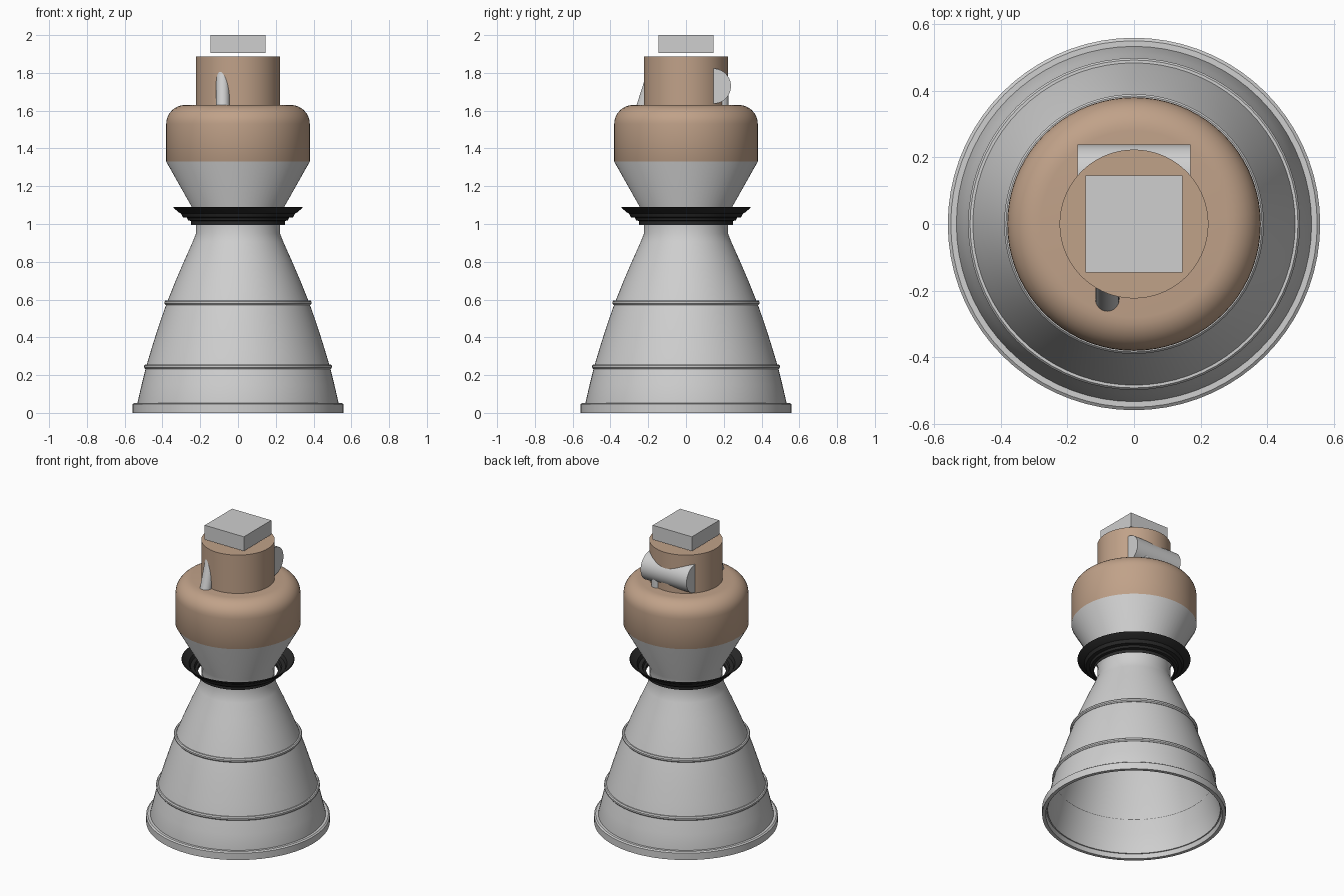
import bpy, bmesh, math
from mathutils import Matrix, Vector

cube = bpy.data.objects.get("Cube")
if cube:
    bpy.data.objects.remove(cube, do_unlink=True)


def material(name, rgb):
    m = bpy.data.materials.new(name)
    m.use_nodes = True
    m.diffuse_color = (*rgb, 1)
    m.node_tree.nodes["Principled BSDF"].inputs["Base Color"].default_value = (*rgb, 1)
    return m


GREY = material("light grey metal", (0.62, 0.62, 0.62))
BROWN = material("copper brown", (0.53, 0.36, 0.25))
BLACK = material("black metal", (0.022, 0.022, 0.022))


def finish(name, bm, mats, smooth=True):
    bmesh.ops.recalc_face_normals(bm, faces=bm.faces)
    mesh = bpy.data.meshes.new(name)
    bm.to_mesh(mesh)
    bm.free()
    for m in mats:
        mesh.materials.append(m)
    ob = bpy.data.objects.new(name, mesh)
    bpy.context.collection.objects.link(ob)
    if smooth:
        bpy.ops.object.select_all(action='DESELECT')
        ob.select_set(True)
        bpy.context.view_layer.objects.active = ob
        bpy.ops.object.shade_smooth_by_angle(angle=math.radians(30))
    return ob


def lathe(name, profile, mats, closed=False, split_z=None, steps=72):
    """Spin an (r, z) profile about the z axis; faces above split_z use the second material."""
    bm = bmesh.new()
    vs = [bm.verts.new((r, 0, z)) for r, z in profile]
    es = [bm.edges.new(p) for p in zip(vs, vs[1:])]
    if closed:
        es.append(bm.edges.new((vs[-1], vs[0])))
    bmesh.ops.spin(bm, geom=vs + es, cent=(0, 0, 0), axis=(0, 0, 1),
                   angle=math.tau, steps=steps)
    bmesh.ops.remove_doubles(bm, verts=bm.verts, dist=1e-5)
    if split_z is not None:
        for f in bm.faces:
            f.material_index = int(f.calc_center_median().z > split_z)
    return finish(name, bm, mats)


def pipe(name, bottom, top, radius):
    a, b = Vector(bottom), Vector(top)
    bm = bmesh.new()
    rot = (b - a).to_track_quat('Z', 'Y').to_matrix().to_4x4()
    bmesh.ops.create_cone(bm, cap_ends=True, segments=32, radius1=radius, radius2=radius,
                          depth=(b - a).length, matrix=Matrix.Translation((a + b) / 2) @ rot)
    return finish(name, bm, [GREY])


# Bell nozzle: thin double wall
bell = [(0.533, 0.03), (0.533, 0.05), (0.51, 0.15), (0.485, 0.25), (0.461, 0.33),
        (0.436, 0.41), (0.408, 0.495), (0.376, 0.585), (0.332, 0.695), (0.285, 0.805),
        (0.24, 0.905), (0.222, 0.95), (0.222, 1.0)]
lathe("nozzle_bell", bell + [(r - 0.01, z) for r, z in reversed(bell)], [GREY], closed=True)

# Exit lip and the two stiffening bands
lathe("nozzle_lip", [(0.536, 0), (0.558, 0), (0.558, 0.046), (0.549, 0.053), (0.526, 0.053)],
      [GREY], closed=True)
for name, r, z in (("upper_band", 0.379, 0.584), ("lower_band", 0.487, 0.245)):
    ring = [(r + 0.011 * math.cos(k * math.tau / 8 + math.pi / 8),
             z + 0.013 * math.sin(k * math.tau / 8 + math.pi / 8)) for k in range(8)]
    lathe(name, ring, [GREY], closed=True)

# Flared stepped collar, standing clear of the throat
collar = [(0.248, 0.995), (0.248, 1.016), (0.264, 1.019), (0.270, 1.033), (0.292, 1.036),
          (0.302, 1.056), (0.312, 1.060), (0.343, 1.087)]
lathe("throat_collar", collar + [(r - 0.004, z + 0.003) for r, z in reversed(collar)],
      [BLACK], closed=True)

# Combustion chamber: grey cone below, brown rounded dome above
shoulder = [(0.28 + 0.1 * math.cos(a), 1.53 + 0.1 * math.sin(a))
            for a in (k * math.pi / 16 for k in range(9))]
lathe("chamber", [(0, 0.998), (0.22, 0.998), (0.222, 1.05), (0.38, 1.33)] + shoulder + [(0, 1.63)],
      [GREY, BROWN], split_z=1.331)

# Upper drum
lathe("upper_drum", [(0, 1.6), (0.223, 1.6), (0.223, 1.887), (0, 1.887)], [BROWN])

# Square mounting block above the drum
bm = bmesh.new()
bmesh.ops.create_cube(bm, size=1, matrix=Matrix.Translation((0, 0, 1.952))
                      @ Matrix.Diagonal((0.29, 0.29, 0.096, 1)))
finish("mount_block", bm, [GREY], smooth=False)

# Half-round tank across the back of the drum
bm = bmesh.new()
arc = [(0.145 + 0.093 * math.sin(a), 1.73 + 0.093 * math.cos(a))
       for a in (k * math.pi / 24 for k in range(25))]
end = bm.faces.new([bm.verts.new((-0.17, y, z)) for y, z in arc])
out = bmesh.ops.extrude_face_region(bm, geom=[end], use_keep_orig=True)
bmesh.ops.translate(bm, vec=(0.34, 0, 0),
                    verts=[v for v in out["geom"] if isinstance(v, bmesh.types.BMVert)])
finish("rear_tank", bm, [GREY])

# Feed pipes running into the dome
pipe("front_pipe", (-0.08, -0.235, 1.595), (-0.08, -0.15, 1.86), 0.036)
pipe("rear_pipe", (0.08, 0.19, 1.59), (0.08, 0.19, 1.75), 0.035)
